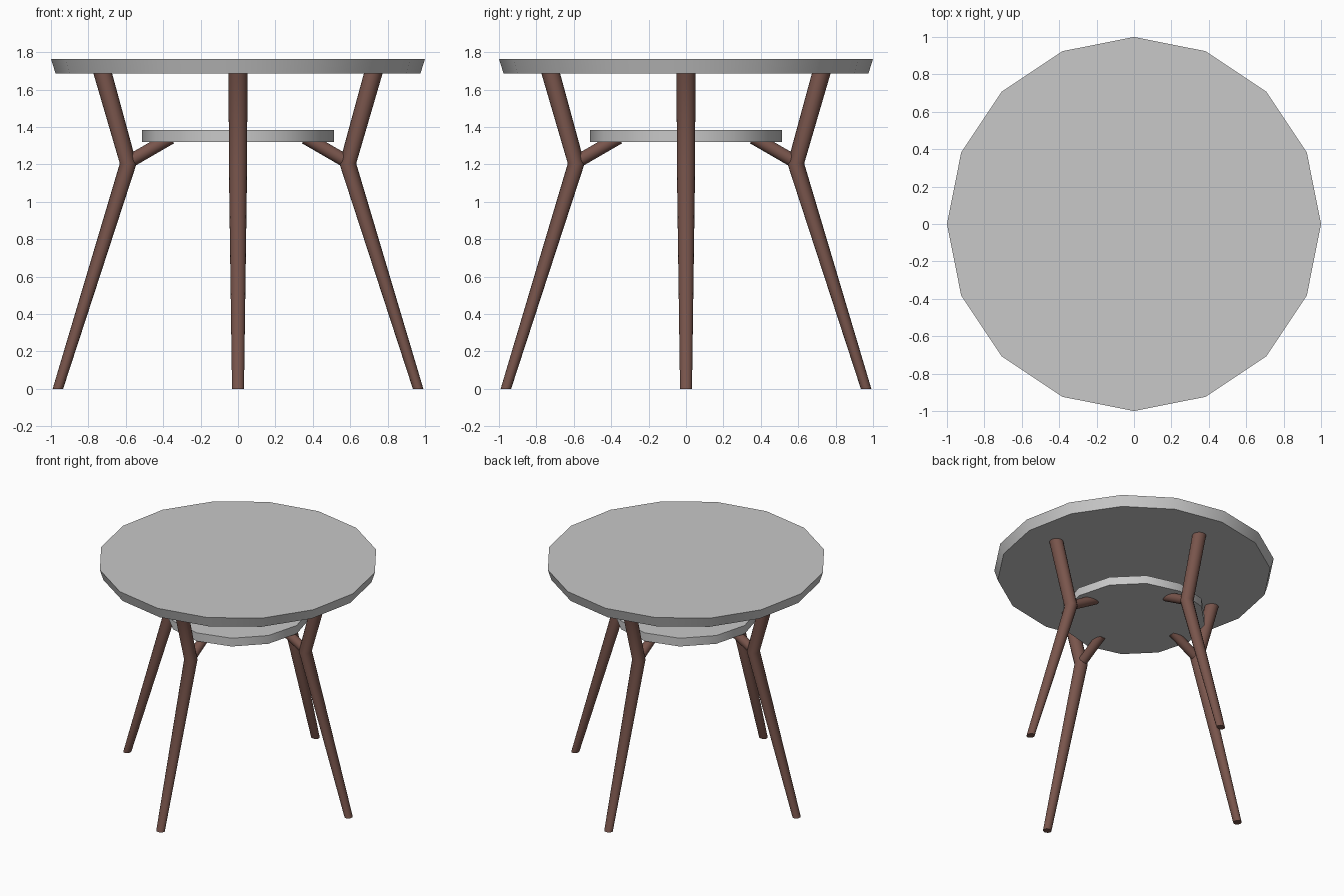
import bpy, bmesh, math
from mathutils import Vector

if "Cube" in bpy.data.objects:
    bpy.data.objects.remove(bpy.data.objects["Cube"])


def material(name, rgb):
    m = bpy.data.materials.new(name)
    m.diffuse_color = (*rgb, 1.0)
    m.use_nodes = True
    m.node_tree.nodes["Principled BSDF"].inputs["Base Color"].default_value = m.diffuse_color
    return m


grey = material("pale grey", (0.58, 0.58, 0.58))
brown = material("brown wood", (0.191, 0.091, 0.072))


def loft(name, rings, mat, turn=0.0):
    """Skin a list of closed point rings, cap both ends, rotate about z."""
    bm = bmesh.new()
    loops = [[bm.verts.new(p) for p in ring] for ring in rings]
    n = len(loops[0])
    for a, b in zip(loops, loops[1:]):
        for i in range(n):
            j = (i + 1) % n
            bm.faces.new((a[i], a[j], b[j], b[i]))
    bm.faces.new(loops[0][::-1])
    bm.faces.new(loops[-1])
    bmesh.ops.recalc_face_normals(bm, faces=bm.faces)
    me = bpy.data.meshes.new(name)
    bm.to_mesh(me)
    bm.free()
    me.materials.append(mat)
    ob = bpy.data.objects.new(name, me)
    bpy.context.collection.objects.link(ob)
    ob.rotation_euler.z = turn
    bpy.ops.object.select_all(action='DESELECT')
    ob.select_set(True)
    bpy.context.view_layer.objects.active = ob
    bpy.ops.object.shade_smooth_by_angle(angle=math.radians(40))
    return ob


def ring(centre, u, v, n):
    c, u, v = Vector(centre), Vector(u), Vector(v)
    return [c + u * math.cos(2 * math.pi * i / n) + v * math.sin(2 * math.pi * i / n)
            for i in range(n)]


def flat_ring(x, z, rx, ry, n):
    return ring((x, 0, z), (rx, 0, 0), (0, ry, 0), n)


# Table top, slightly tapered towards the underside
loft("table_top", [flat_ring(0, 1.685, 0.975, 0.975, 16),
                   flat_ring(0, 1.765, 1.0, 1.0, 16)], grey)

# Small lower shelf
loft("shelf", [flat_ring(0, 1.32, 0.512, 0.512, 12),
               flat_ring(0, 1.385, 0.512, 0.512, 12)], grey)

# Four bent legs, each with a branch holding the shelf
for k, side in enumerate(("right", "back", "left", "front")):
    turn = k * math.pi / 2
    loft(side + "_leg", [flat_ring(0.963, 0.0, 0.028, 0.032, 16),
                         flat_ring(0.587, 1.205, 0.045, 0.049, 16),
                         flat_ring(0.724, 1.69, 0.05, 0.05, 16)], brown, turn)
    start, end = Vector((0.59, 0, 1.21)), Vector((0.36, 0, 1.343))
    d = (end - start).normalized()
    across = d.cross(Vector((0, 1, 0)))
    loft(side + "_branch", [ring(p, across * r, (0, r, 0), 16)
                            for p, r in ((start, 0.035), (end, 0.035))], brown, turn)
